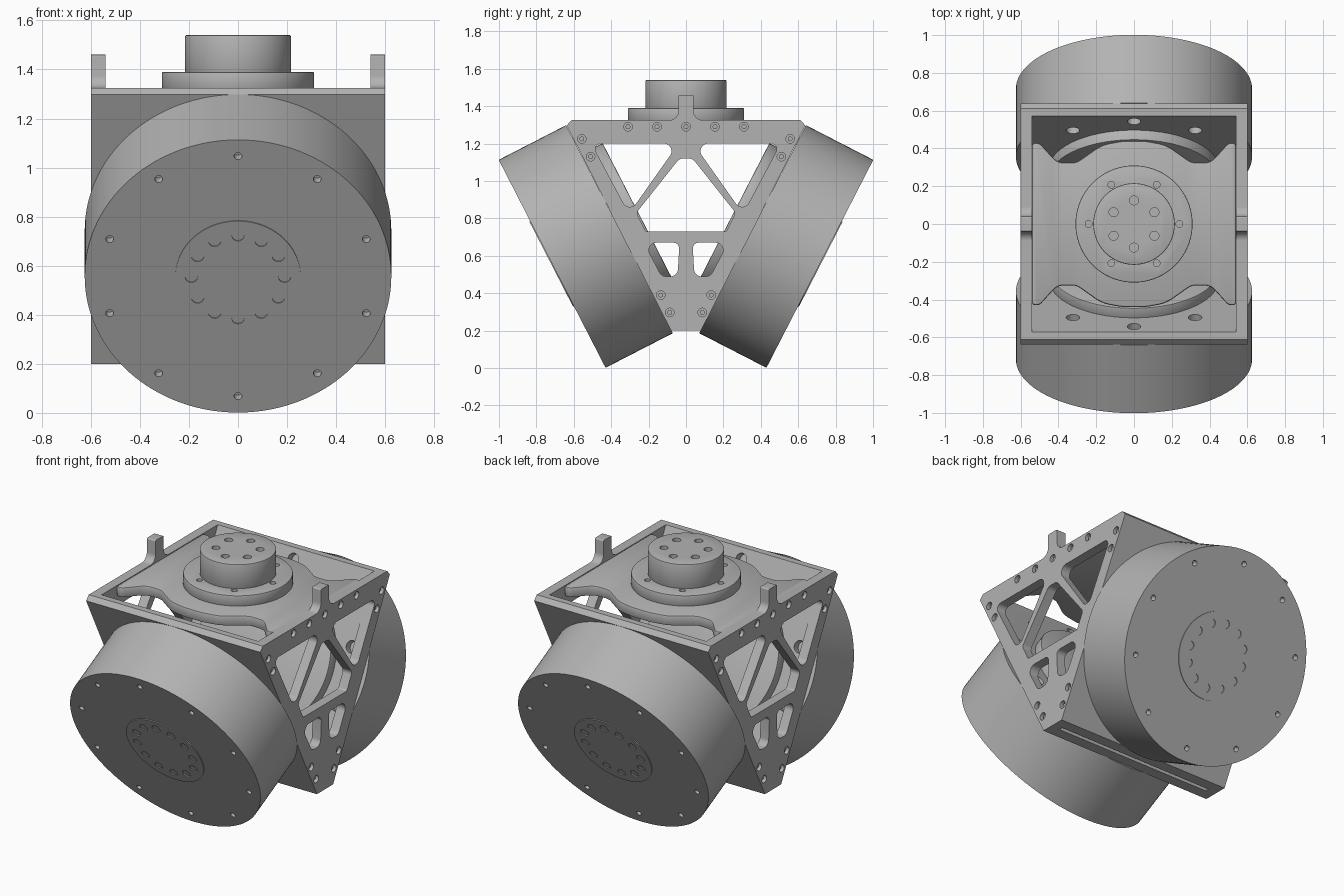
import bpy, bmesh, math
from mathutils import Matrix, Vector

cube = bpy.data.objects.get("Cube")
if cube:
    bpy.data.objects.remove(cube)

grey = bpy.data.materials.new("machined_grey")
grey.use_nodes = True
grey.diffuse_color = (0.45, 0.45, 0.45, 1)
grey.node_tree.nodes["Principled BSDF"].inputs["Base Color"].default_value = grey.diffuse_color

# Frames: each maps a flat outline plus depth into the model
FLAT = Matrix.Identity(4)
SIDE = Matrix(((0, 0, 1, 0), (1, 0, 0, 0), (0, 1, 0, 0), (0, 0, 0, 1)))
TILT = math.radians(27.2)
c, s = math.cos(TILT), math.sin(TILT)
BACK = Matrix(((-1, 0, 0, 0), (0, s, c, 0.36), (0, c, -s, 0.74), (0, 0, 0, 1)))
FRONT = Matrix.Rotation(math.pi, 4, 'Z') @ BACK


def circle(r, cx=0, cy=0, n=96):
    return [(cx + r * math.cos(i * math.tau / n), cy + r * math.sin(i * math.tau / n)) for i in range(n)]


def ring(count, radius, r, n=20):
    """Outlines of small round holes spaced on a circle."""
    angles = [math.pi / 2 + i * math.tau / count for i in range(count)]
    return [circle(r, radius * math.cos(a), radius * math.sin(a), n) for a in angles]


def rounded(points, steps=8):
    """Polygon of (u, v, radius) corners with filleted arcs."""
    out = []
    for i, (u, v, r) in enumerate(points):
        p = Vector((u, v))
        a = Vector(points[i - 1][:2]) - p
        b = Vector(points[(i + 1) % len(points)][:2]) - p
        if r == 0:
            out.append((u, v))
            continue
        half = a.angle(b) / 2
        t = min(r / math.tan(half), 0.45 * min(a.length, b.length))
        a.normalize()
        b.normalize()
        r = t * math.tan(half)
        centre = p + (a + b).normalized() * (r / math.sin(half))
        d0, d1 = p + a * t - centre, p + b * t - centre
        for k in range(steps + 1):
            d = d0.lerp(d1, k / steps).normalized() * r
            out.append(tuple(centre + d))
    return out


def mirrored(half):
    """Complete a half outline by reflecting it in its first coordinate."""
    return half + [(-p[0], *p[1:]) for p in reversed(half)]


def solid(name, prisms, bevel=0, cuts=None):
    """Object from (outline, low, high, frame) prisms, with optional cut prisms."""
    bm = bmesh.new()
    for pts, lo, hi, frame in prisms:
        base = [bm.verts.new(frame @ Vector((u, v, lo))) for u, v in pts]
        top = [bm.verts.new(frame @ Vector((u, v, hi))) for u, v in pts]
        bm.faces.new(base[::-1])
        bm.faces.new(top)
        for i in range(len(pts)):
            bm.faces.new((base[i - 1], base[i], top[i], top[i - 1]))
    bmesh.ops.recalc_face_normals(bm, faces=bm.faces)
    mesh = bpy.data.meshes.new(name)
    bm.to_mesh(mesh)
    bm.free()
    mesh.materials.append(grey)
    obj = bpy.data.objects.new(name, mesh)
    bpy.context.collection.objects.link(obj)
    if bevel:
        mod = obj.modifiers.new("edge", 'BEVEL')
        mod.width, mod.segments = bevel, 2
        mod.limit_method, mod.angle_limit = 'ANGLE', math.radians(50)
    if cuts:
        cutter = solid(name + "_cutter", cuts)
        cutter.hide_render = True
        mod = obj.modifiers.new("holes", 'BOOLEAN')
        mod.operation, mod.solver, mod.object = 'DIFFERENCE', 'EXACT', cutter
    if bevel or cuts:
        deps = bpy.context.evaluated_depsgraph_get()
        obj.data = bpy.data.meshes.new_from_object(obj.evaluated_get(deps))
        obj.modifiers.clear()
    if cuts:
        bpy.data.objects.remove(cutter)
    obj.data.shade_smooth()
    obj.data.set_sharp_from_angle(angle=math.radians(30))
    return obj


# Tilted drums, each with a raised centre cap and an inner boss
for label, frame in (("front", FRONT), ("back", BACK)):
    solid(label + "_drum", [(circle(0.625, n=128), -0.005, 0.4, frame)],
          cuts=[(h, 0.36, 0.42, frame) for h in ring(10, 0.55, 0.016)])
    solid(label + "_drum_cap", [(circle(0.255), 0.395, 0.405, frame)],
          cuts=[(h, 0.38, 0.42, frame) for h in ring(12, 0.19, 0.026)])
    solid(label + "_inner_boss", [(circle(0.45), -0.135, -0.05, frame)], bevel=0.006)

# Sloped walls carrying the drums
wall = [(0.08, 0.2), (0.638, 1.297), (0.612, 1.325), (0.572, 1.325), (0.555, 1.29), (0.012, 0.22), (0.012, 0.2)]
for label, frame, side in (("front", FRONT, -1), ("back", BACK, 1)):
    solid(label + "_wall", [([(side * y, z) for y, z in wall], -0.54, 0.54, SIDE)],
          cuts=[(h, -0.12, -0.03, frame) for h in ring(10, 0.55, 0.036)])

# Side plates: tapered outline with a tab, truss windows and screw holes
plate = rounded(mirrored([(0.08, 0.2, 0), (0.638, 1.297, 0), (0.612, 1.325, 0),
                          (0.04, 1.325, 0.05), (0.04, 1.46, 0.008)]))
corner_window = [(0.505, 1.2, 0.03), (0.04, 1.2, 0.04), (0.305, 0.825, 0.04)]
low_window = [(0.225, 0.67, 0.04), (0.035, 0.67, 0.03), (0.045, 0.49, 0.04), (0.13, 0.49, 0.04)]
centre_window = mirrored([(0.215, 0.73, 0.015), (0.265, 0.83, 0.03), (0.035, 1.12, 0.04)])
windows = [rounded(centre_window)]
for side in (-1, 1):
    windows += [rounded([(side * y, z, r) for y, z, r in w]) for w in (corner_window, low_window)]

screw_spots = [(0, 1.29)]
for y, z in ((0.155, 1.29), (0.31, 1.29), (0.557, 1.225), (0.51, 1.13), (0.135, 0.39), (0.087, 0.297)):
    screw_spots += [(y, z), (-y, z)]

for label, side in (("left", 1), ("right", -1)):
    cuts = [(w, side * 0.5, side * 0.65, SIDE) for w in windows]
    cuts += [(circle(0.023, y, z, 20), side * 0.57, side * 0.65, SIDE) for y, z in screw_spots]
    solid(label + "_side_plate", [(plate, side * 0.54, side * 0.6, SIDE)], cuts=cuts)
    solid(label + "_side_screws", [(circle(0.013, y, z, 12), side * 0.565, side * 0.585, SIDE)
                                   for y, z in screw_spots])

# Top plate with wavy front and back edges
edge = [(0.54, 0.43, 0.02), (0.5, 0.43, 0.08), (0.405, 0.325, 0.08),
        (0.305, 0.325, 0.08), (0.17, 0.42, 0.2), (0.06, 0.44, 0.2)]
wavy = mirrored(edge)
wavy += [(-x, -y, r) for x, y, r in wavy]
solid("top_plate", [(rounded(wavy), 1.262, 1.325, FLAT)], bevel=0.01)

# Output flange and hub
solid("flange", [(circle(0.31), 1.32, 1.39, FLAT)], bevel=0.006,
      cuts=[(circle(0.018, 0.24 * math.cos(a), 0.24 * math.sin(a), 20), 1.34, 1.42, FLAT)
            for a in [i * math.pi / 3 for i in range(6)]])
solid("hub", [(circle(0.216), 1.385, 1.54, FLAT)], bevel=0.006,
      cuts=[(h, 1.48, 1.58, FLAT) for h in ring(6, 0.125, 0.024)])
